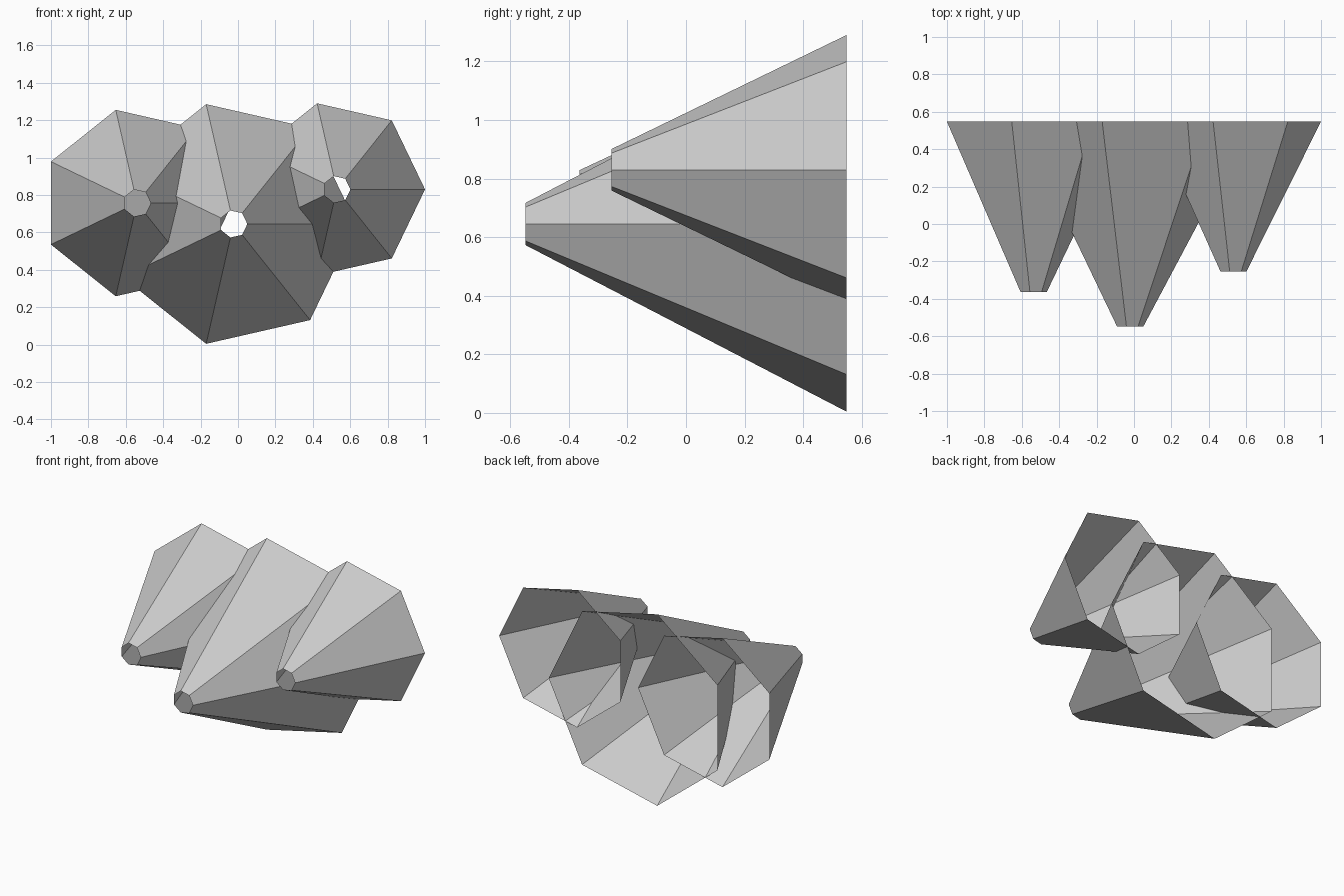
import bpy, bmesh
from math import radians
from mathutils import Matrix

if "Cube" in bpy.data.objects:
    bpy.data.objects.remove(bpy.data.objects["Cube"])

BACK = 0.548  # all wide rims share this plane


def spike(name, x, z, wide, tip, front):
    """Open seven-sided tapered tube, narrow end facing -y."""
    bm = bmesh.new()
    place = (Matrix.Translation((x, (front + BACK) / 2, z))
             @ Matrix.Rotation(radians(90), 4, 'X')
             @ Matrix.Rotation(radians(-90), 4, 'Z'))
    bmesh.ops.create_cone(bm, cap_ends=False, segments=7, radius1=wide,
                          radius2=tip, depth=BACK - front, matrix=place)
    mesh = bpy.data.meshes.new(name)
    bm.to_mesh(mesh)
    bm.free()
    obj = bpy.data.objects.new(name, mesh)
    bpy.context.collection.objects.link(obj)
    return obj


# Three overlapping spikes
spike("left_spike", -0.54, 0.757, 0.511, 0.074, -0.363)
spike("middle_spike", -0.024, 0.645, 0.657, 0.074, -0.548)
spike("right_spike", 0.528, 0.83, 0.472, 0.073, -0.254)
